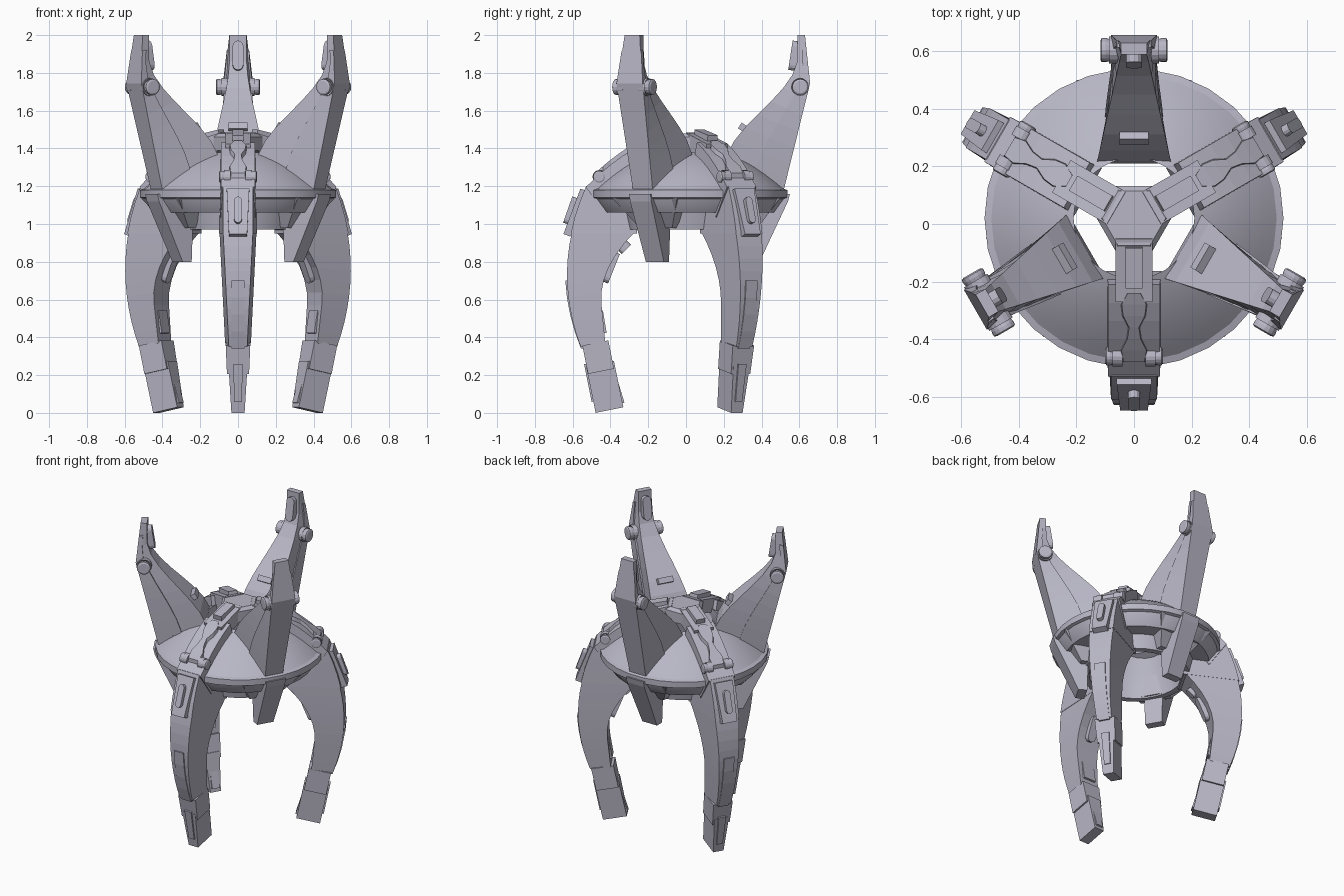
import bpy, bmesh
from math import pi, sin, cos, radians
from mathutils import Vector

if "Cube" in bpy.data.objects:
    bpy.data.objects.remove(bpy.data.objects["Cube"])

CENTRE = Vector((0, 0.02, 0))
LEGS = (-90, 30, 150)
HORNS = (90, 210, 330)

metal = bpy.data.materials.new("lilac grey metal")
metal.use_nodes = True
colour = (0.48, 0.47, 0.56, 1)
metal.diffuse_color = colour
metal.node_tree.nodes["Principled BSDF"].inputs["Base Color"].default_value = colour


def spread(start, end, count):
    """Evenly spaced values from start to end."""
    return [start + (end - start) * i / count for i in range(count + 1)]


def circle(sides):
    return [(cos(2 * pi * i / sides), sin(2 * pi * i / sides)) for i in range(sides)]


def build(name, rings, angles=(0,), closed=False):
    """Skin a row of rings, then place one rotated copy per angle."""
    bm = bmesh.new()
    rows = [[bm.verts.new(point) for point in ring] for ring in rings]
    pairs = list(zip(rows, rows[1:]))
    if closed:
        pairs.append((rows[-1], rows[0]))
    else:
        bm.faces.new(rows[0])
        bm.faces.new(rows[-1])
    for low, high in pairs:
        for i in range(len(low)):
            bm.faces.new((low[i - 1], low[i], high[i], high[i - 1]))
    bmesh.ops.recalc_face_normals(bm, faces=bm.faces)
    mesh = bpy.data.meshes.new(name)
    bm.to_mesh(mesh)
    bm.free()
    mesh.materials.append(metal)
    for angle in angles:
        part = bpy.data.objects.new(name, mesh)
        part.location = CENTRE
        part.rotation_euler.z = radians(angle)
        bpy.context.collection.objects.link(part)
    return part


def lathe(name, profile, sides=30):
    """Closed profile of (radius, height) turned about the centre."""
    part = build(name, [[(r * x, r * y, z) for x, y in circle(sides)]
                        for r, z in profile], closed=True)
    bpy.ops.object.select_all(action='DESELECT')
    part.select_set(True)
    bpy.context.view_layer.objects.active = part
    bpy.ops.object.shade_smooth_by_angle(angle=radians(28))


def loft(name, sections, angles):
    """Each section: outer (radius, height), half width, inner (radius, height), half width."""
    build(name, [[(outer[0], -wide, outer[1]), (outer[0], wide, outer[1]),
                  (inner[0], narrow, inner[1]), (inner[0], -narrow, inner[1])]
                 for outer, wide, inner, narrow in sections], angles)


def bar(name, start, end, width, depth, angles, taper=1, rounded=False):
    """Bar between two (radius, height) points; width and depth are halves."""
    a, b = Vector((start[0], 0, start[1])), Vector((end[0], 0, end[1]))
    along, across = (b - a).normalized(), Vector((0, 1, 0))
    normal = along.cross(across) * depth
    if rounded:
        outline = []
        for point, turn in ((b, 0), (a, pi)):
            for angle in spread(turn - pi / 2, turn + pi / 2, 6):
                outline.append(point + (along * cos(angle) + across * sin(angle)) * width)
    else:
        side = across * width
        outline = [a - side, b - side * taper, b + side * taper, a + side]
    build(name, [[point + normal * side for point in outline] for side in (-1, 1)], angles)


def pin(name, d, z, radius, reach, angles):
    """Cross pin with a stepped cap on each end."""
    caps = ((0.7, 0.4), (0.7, 0.8), (0.8, 0.8), (0.8, 0.9), (1, 0.9), (1, 0.7))
    for side in (-1, 1):
        rings = [(1, 0.4), (1, 0.75)] + [(y, r) for r, y in caps[1:2]] + [(0.9, 0.84), (0.9, 0.96), (0.7, 1)]
        rings[0], rings[1] = (1, 0.4), (1, 0.75)
        build(name, [[(d + radius * r * x, side * reach * y, z + radius * r * up)
                      for x, up in circle(16)] for r, y in rings], angles)


# Curves shared by the parts
def dome_height(d):
    return 1.42 - 0.94 * d * d


def leg_outside(z):
    return 0.65 - (z - 0.75) ** 2 / 2


def leg_inside(z):
    return 0.47 - 1.4 * max(0, z - 0.6) ** 2 - max(0, 0.6 - z) / 10


# Dome shell with an open crown, rim band and hollow collar
crown = [(d, dome_height(d)) for d in spread(0.21, 0.51, 6)]
lathe("dome_shell", crown + [(0.5, 1.13), (0.45, 1.06), (0.35, 1.06), (0.33, 0.97),
                             (0.29, 0.97), (0.28, 1.15), (0.21, 1.3)])
lathe("rim_band", [(0.49, 1.19), (0.52, 1.18), (0.52, 1.14), (0.49, 1.13)])

# Crown hub and its three arms
build("crown_hub", [[(r * x, r * y, z) for x, y in circle(6)]
                    for r, z in ((0.13, 1.39), (0.13, 1.46), (0.11, 1.48))])
bar("crown_arm", (0.06, 1.44), (0.28, 1.38), 0.065, 0.045, LEGS)
bar("arm_plate", (0.1, 1.48), (0.24, 1.45), 0.03, 0.02, LEGS)

# Hips that follow the dome, with a waisted ridge and a cross pin
loft("hip", [((d, dome_height(d) + 0.06), 0.09, (d * 0.8, dome_height(d) - 0.1), 0.095)
             for d in spread(0.23, 0.55, 5)], LEGS)
loft("hip_ridge", [((d, dome_height(d) + 0.085), 0.03 + 0.015 * cos(40 * d),
                    (d, dome_height(d)), 0.04 + 0.015 * cos(40 * d))
                   for d in spread(0.26, 0.5, 6)], LEGS)
pin("hip_pin", 0.48, 1.25, 0.035, 0.1, LEGS)

# Curved legs in three segments
loft("thigh", [((leg_outside(z), z - 0.02), z / 20 + 0.03, (leg_inside(z), z), z / 20 + 0.05)
               for z in spread(0.37, 0.97, 9)], LEGS)
loft("upper_thigh", [((leg_outside(z), z), 0.08, (0.28, z), 0.1)
                     for z in spread(0.95, 1.2, 3)], LEGS)
bar("shin", (0.5, 0.37), (0.47, 0.22), 0.065, 0.07, LEGS, taper=0.9)
bar("foot", (0.475, 0.26), (0.425, 0.015), 0.05, 0.075, LEGS, taper=0.7)
bar("foot_pad", (0.4, 0.18), (0.36, 0.05), 0.025, 0.015, LEGS)

# Armour plates and fittings on the legs
bar("knee_guard", (0.56, 1.18), (0.65, 0.94), 0.06, 0.02, LEGS, taper=0.8)
bar("guard_bar", (0.61, 1.12), (0.645, 1.02), 0.02, 0.02, LEGS, rounded=True)
loft("thigh_plate", [((leg_outside(z) + 0.01, z), 0.035, (leg_outside(z) - 0.02, z), 0.035)
                     for z in spread(0.34, 0.7, 4)], LEGS)
bar("foot_plate", (0.55, 0.26), (0.51, 0.06), 0.025, 0.01, LEGS, taper=0.8)
bar("inner_leg_bar", (0.4, 0.82), (0.44, 0.72), 0.03, 0.02, LEGS, rounded=True)
bar("inner_leg_stud", (0.36, 0.87), (0.34, 0.89), 0.02, 0.02, LEGS, rounded=True)
bar("calf_block", (0.48, 0.54), (0.46, 0.42), 0.045, 0.02, LEGS)


# Horns: broad inner body and a slightly wider outer spine
def horn_section(t, spine=False):
    z_in, z_out = 1.3 + 0.7 * t, 1.15 + 0.85 * t
    s = min(1, max(0, (1.88 - z_in) / 0.56))
    flare = s * s * (3 - 2 * s)
    inner = Vector((0.57 - 0.38 * flare, z_in))
    tip = max(0, t - 0.7)
    outer = Vector((0.49 + 0.21 * t - 0.3 * tip, z_out))
    narrow, wide = 0.045 + 0.085 * flare, 0.055 + 0.03 * t - 0.13 * tip
    if spine:
        return outer, wide + 0.004, inner.lerp(outer, 0.5), (narrow + wide) / 2 + 0.008
    return outer, wide, inner, narrow


loft("horn", [horn_section(t) for t in spread(0, 1, 10)], HORNS)
loft("horn_spine", [horn_section(t, spine=True) for t in spread(0, 0.9, 9)], HORNS)
bar("horn_foot", (0.22, 1.29), (0.47, 1.18), 0.13, 0.05, HORNS, taper=0.5)
bar("horn_bar", (0.55, 1.84), (0.565, 1.94), 0.028, 0.025, HORNS, rounded=True)
bar("horn_base_bar", (0.28, 1.49), (0.3, 1.52), 0.05, 0.03, HORNS)
pin("horn_bolt", 0.585, 1.725, 0.047, 0.117, HORNS)

# Brackets and pointed fins under the rim
loft("rim_bracket", [((0.48, 1.14), 0.2, (0.28, 1.12), 0.15),
                     ((0.36, 0.98), 0.1, (0.28, 0.98), 0.1)], HORNS)
loft("fin", [((0.53, 1.16), 0.065, (0.33, 1.13), 0.06),
             ((0.52, 1.12), 0.065, (0.31, 1), 0.06),
             ((0.37, 0.8), 0.055, (0.315, 0.8), 0.055)], HORNS)
